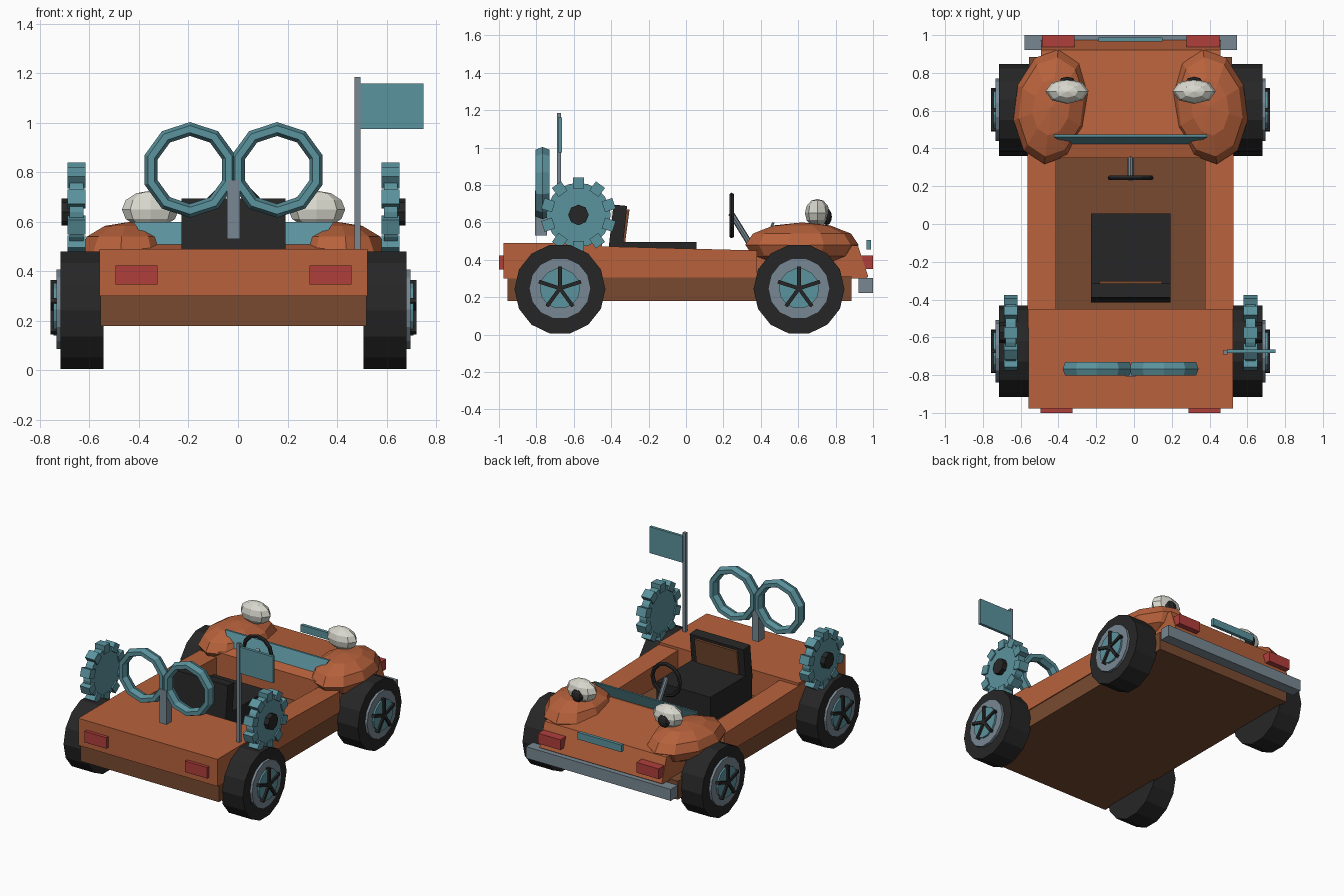
import bpy, bmesh, math
from mathutils import Matrix, Vector

if "Cube" in bpy.data.objects:
    bpy.data.objects.remove(bpy.data.objects["Cube"])

CX = -0.018  # the car's mirror plane (the flag shifts the overall centre)


def mat(name, r, g, b):
    m = bpy.data.materials.new(name)
    lin = [((c / 255 + 0.055) / 1.055) ** 2.4 for c in (r, g, b)]
    m.diffuse_color = (*lin, 1)
    m.use_nodes = True
    m.node_tree.nodes["Principled BSDF"].inputs["Base Color"].default_value = m.diffuse_color
    return m


ORANGE = mat("orange", 184, 98, 60)
BROWN = mat("brown", 120, 74, 48)
TEAL = mat("teal", 91, 147, 158)
GREY = mat("grey", 120, 135, 146)
BLACK = mat("black", 38, 38, 38)
WHITE = mat("white", 218, 218, 208)
RED = mat("red", 176, 62, 60)


def finish(name, bm, material):
    bmesh.ops.recalc_face_normals(bm, faces=bm.faces)
    me = bpy.data.meshes.new(name)
    bm.to_mesh(me)
    bm.free()
    me.materials.append(material)
    ob = bpy.data.objects.new(name, me)
    ob.location.x = CX
    bpy.context.collection.objects.link(ob)
    return ob


def add_box(bm, x, y, z, matrix=Matrix()):
    c = Vector(((x[0] + x[1]) / 2, (y[0] + y[1]) / 2, (z[0] + z[1]) / 2))
    s = (abs(x[1] - x[0]), abs(y[1] - y[0]), abs(z[1] - z[0]), 1)
    bmesh.ops.create_cube(bm, size=1, matrix=matrix @ Matrix.Translation(c) @ Matrix.Diagonal(s))


def box(name, x, y, z, material):
    bm = bmesh.new()
    add_box(bm, x, y, z)
    return finish(name, bm, material)


def prism(name, profile, x0, x1, material):
    """Side profile of (y, z) points drawn out along x."""
    bm = bmesh.new()
    a = [bm.verts.new((x0, y, z)) for y, z in profile]
    b = [bm.verts.new((x1, y, z)) for y, z in profile]
    bm.faces.new(a)
    bm.faces.new(b)
    n = len(a)
    for i in range(n):
        bm.faces.new((a[i], a[(i + 1) % n], b[(i + 1) % n], b[i]))
    return finish(name, bm, material)


def add_disc(bm, x0, x1, y, z, r, n):
    m = Matrix.Translation(((x0 + x1) / 2, y, z)) @ Matrix.Rotation(math.pi / 2, 4, 'Y')
    bmesh.ops.create_cone(bm, cap_ends=True, segments=n, radius1=r, radius2=r,
                          depth=abs(x1 - x0), matrix=m)


def disc(name, x0, x1, y, z, r, n, material):
    bm = bmesh.new()
    add_disc(bm, x0, x1, y, z, r, n)
    return finish(name, bm, material)


def ball(name, c, r, n, rings, material, turn=0):
    bm = bmesh.new()
    m = Matrix.Translation(c) @ Matrix.Rotation(turn, 4, 'Z') @ Matrix.Diagonal((*r, 1))
    bmesh.ops.create_uvsphere(bm, u_segments=n, v_segments=rings, radius=1, matrix=m)
    return finish(name, bm, material)


def ring(name, c, big, small, depth, n, k, material, phase=0):
    """Faceted ring standing in the x-z plane."""
    bm = bmesh.new()
    rows = []
    for i in range(n):
        a = 2 * math.pi * i / n + phase
        row = []
        for j in range(k):
            t = 2 * math.pi * j / k
            r = big + small * math.cos(t)
            row.append(bm.verts.new((c[0] + r * math.cos(a), c[1] + depth * math.sin(t),
                                     c[2] + r * math.sin(a))))
        rows.append(row)
    for i in range(n):
        p, q = rows[i], rows[(i + 1) % n]
        for j in range(k):
            bm.faces.new((p[j], q[j], q[(j + 1) % k], p[(j + 1) % k]))
    return finish(name, bm, material)


# Chassis, rear deck and hood
box("chassis", (-.538, .538), (-.955, .885), (.18, .31), BROWN)
box("rear_deck", (-.541, .541), (-.977, -.45), (.30, .49), ORANGE)
prism("hood", [(.35, .30), (.35, .49), (.47, .52), (.92, .475), (.975, .31), (.96, .30)],
      -.475, .475, ORANGE)

# Windscreen, wider at the top and tipped forward
bm = bmesh.new()
vs = [bm.verts.new((x, y + d, z)) for d in (0, .014)
      for x, y, z in ((-.34, .42, .50), (.34, .42, .50), (.405, .46, .60), (-.405, .46, .60))]
bm.faces.new(vs[:4])
bm.faces.new(vs[4:])
for i in range(4):
    j = (i + 1) % 4
    bm.faces.new((vs[i], vs[j], vs[j + 4], vs[i + 4]))
finish("windscreen", bm, TEAL)

# Bumper and badge plate
box("bumper", (-.563, .563), (.922, 1.0), (.222, .303), GREY)
box("nose_plate", (-.17, .17), (.965, .988), (.455, .505), TEAL)

# Seat
box("seat_cushion", (-.21, .21), (-.41, .055), (.30, .495), BLACK)
prism("seat_back", [(-.415, .45), (-.388, .695), (-.315, .688), (-.34, .45)], -.21, .21, BLACK)
prism("seat_panel", [(-.345, .495), (-.325, .67), (-.302, .668), (-.325, .495)],
      -.165, .165, BROWN)

# Steering wheel and column
ring("steering_wheel", (0, .244, .637), .108, .014, .014, 12, 6, BLACK)
bm = bmesh.new()
a, b = Vector((0, .24, .65)), Vector((0, .37, .44))
d = b - a
bmesh.ops.create_cone(bm, cap_ends=True, segments=8, radius1=.016, radius2=.016, depth=d.length,
                      matrix=Matrix.Translation((a + b) / 2) @ d.to_track_quat('Z', 'Y').to_matrix().to_4x4())
finish("steering_column", bm, GREY)

# Wind-up key on the rear deck
box("key_post", (-.026, .026), (-.807, -.743), (.53, .77), GREY)

# Flag on its pole
box("flag_pole", (.489, .512), (-.69, -.668), (.48, 1.185), GREY)
box("flag", (.51, .768), (-.684, -.664), (.975, 1.16), TEAL)

# Everything that appears on both sides
for s, side in ((-1, "left"), (1, "right")):
    prism(side + "_sill", [(-.55, .305), (-.55, .475), (.38, .45), (.38, .305)],
          s * .395, s * .545, ORANGE)
    ball(side + "_fender", (s * .42, .62, .48), (.2, .305, .12), 10, 6, ORANGE, s * .12)
    ball(side + "_eye", (s * .336, .702, .65), (.115, .066, .076), 8, 6, WHITE)
    ball(side + "_pupil", (s * .336, .752, .63), (.045, .028, .045), 8, 6, BLACK)
    box(side + "_headlight", (s * .296, s * .47), (.93, 1.0), (.35, .422), RED)
    box(side + "_tail_light", (s * .307, s * .477), (-1.0, -.97), (.347, .424), RED)
    ring(side + "_key_loop", (s * .176, -.767, .81), .165, .028, .042, 10, 6, TEAL, math.pi / 10)

    # Gear with ten teeth and a hub
    bm = bmesh.new()
    gy, gz = -.575, .64
    add_disc(bm, s * .607, s * .662, gy, gz, .172, 20)
    for i in range(10):
        m = Matrix.Translation((0, gy, gz)) @ Matrix.Rotation(math.pi * i / 5, 4, 'X')
        add_box(bm, (.598 * s, .671 * s), (-.03, .03), (.14, .2), m)
    finish(side + "_gear", bm, TEAL)
    disc(side + "_gear_hub", s * .64, s * .695, gy, gz, .055, 8, BLACK)

    # Wheels: tyre, rim, cap and five spokes
    for wy, end in ((-.674, "rear"), (.604, "front")):
        n = side + "_" + end
        disc(n + "_tyre", s * .525, s * .698, wy, .243, .243, 14, BLACK)
        disc(n + "_rim", s * .6, s * .715, wy, .247, .165, 14, GREY)
        disc(n + "_cap", s * .6, s * .727, wy, .247, .108, 14, TEAL)
        bm = bmesh.new()
        for i in range(5):
            m = Matrix.Translation((0, wy, .247)) @ Matrix.Rotation(math.tau * i / 5, 4, 'X')
            add_box(bm, (s * .7, s * .739), (-.01, .01), (0, .118), m)
        finish(n + "_spokes", bm, BLACK)
